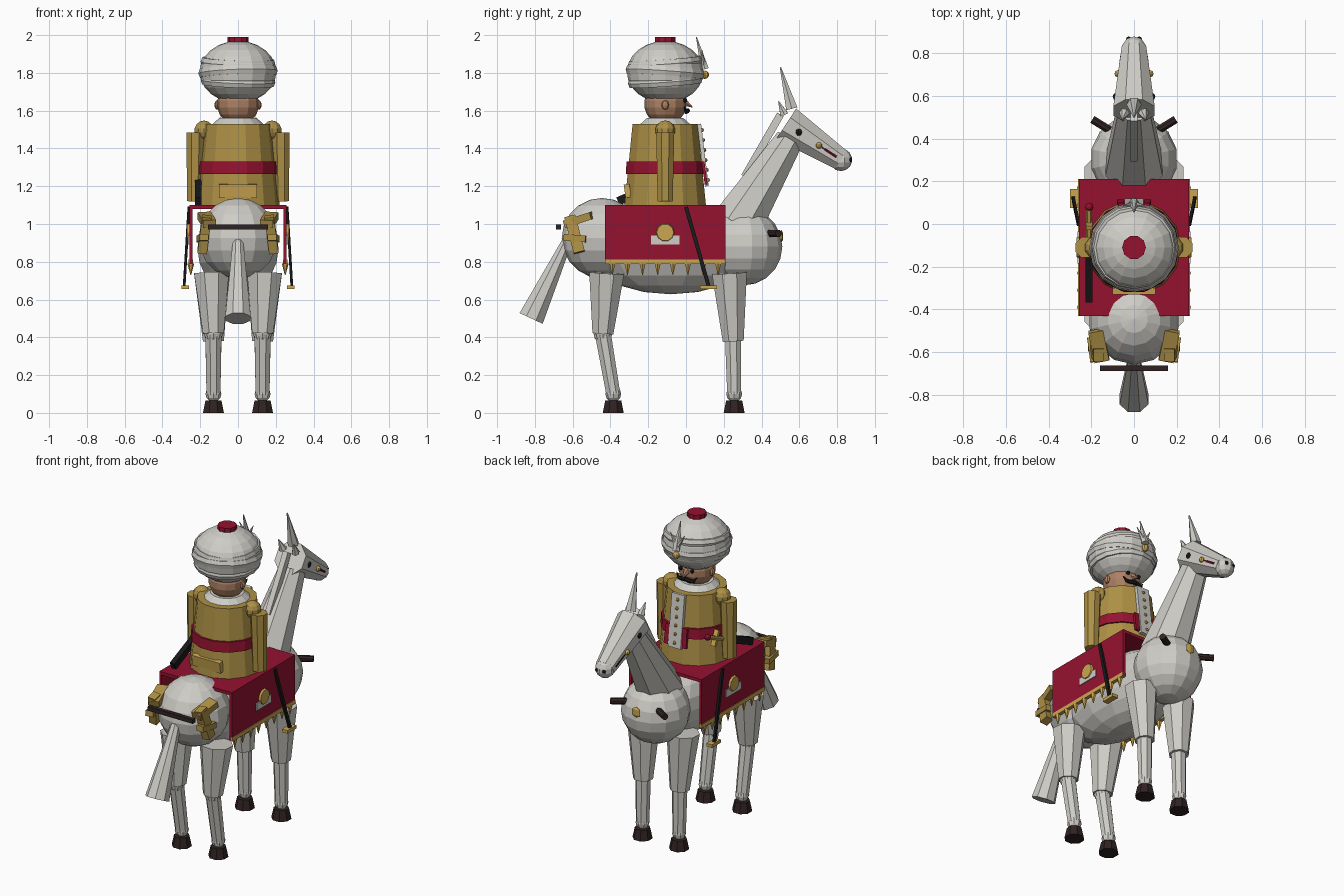
import bpy, bmesh, math
from mathutils import Vector, Matrix

default_cube = bpy.data.objects.get("Cube")
if default_cube:
    bpy.data.objects.remove(default_cube, do_unlink=True)


def material(name, red, green, blue):
    result = bpy.data.materials.new(name)
    result.use_nodes = True
    colour = (red, green, blue, 1)
    result.diffuse_color = colour
    result.node_tree.nodes["Principled BSDF"].inputs["Base Color"].default_value = colour
    return result


white = material("off_white", .62, .61, .57)
crimson = material("crimson", .3, .006, .03)
coat_gold = material("coat_gold", .42, .28, .06)
trim_gold = material("trim_gold", .6, .38, .08)
skin = material("skin", .42, .22, .13)
black = material("black", .01, .01, .01)
brown = material("dark_brown", .03, .016, .016)


def finish(name, bm, paint, matrix):
    bm.transform(matrix)
    mesh = bpy.data.meshes.new(name)
    bm.to_mesh(mesh)
    bm.free()
    mesh.materials.append(paint)
    bpy.context.collection.objects.link(bpy.data.objects.new(name, mesh))


def frame(start, end):
    """Matrix midway between two points, z along them, x kept near world x."""
    start, end = Vector(start), Vector(end)
    axis = (end - start).normalized()
    reference = Vector((0, 1, 0)) if abs(axis.x) > .9 else Vector((1, 0, 0))
    across = (reference - axis * reference.dot(axis)).normalized()
    turn = Matrix((across, axis.cross(across), axis)).transposed().to_4x4()
    return Matrix.Translation((start + end) / 2) @ turn, (end - start).length


def cone(name, start, end, radius_start, radius_end, paint, sides=8):
    matrix, length = frame(start, end)
    bm = bmesh.new()
    bmesh.ops.create_cone(bm, cap_ends=True, segments=sides, radius1=radius_start,
                          radius2=radius_end, depth=length)
    finish(name, bm, paint, matrix @ Matrix.Rotation(math.pi / sides, 4, "Z"))


def spike(name, start, end, radius, paint):
    cone(name, start, end, radius, radius / 9, paint, sides=6)


def bar(name, start, end, wide, deep, paint):
    matrix, length = frame(start, end)
    bm = bmesh.new()
    bmesh.ops.create_cube(bm, size=1)
    finish(name, bm, paint, matrix @ Matrix.Diagonal((wide, deep, length, 1)))


def ball(name, centre, radius, paint, stretch=(1, 1, 1), segments=8):
    bm = bmesh.new()
    bmesh.ops.create_uvsphere(bm, u_segments=segments, v_segments=segments * 3 // 4, radius=radius)
    finish(name, bm, paint, Matrix.Translation(centre) @ Matrix.Diagonal((*stretch, 1)))


# Shared positions
leg_x = .13
cloth_x, cloth_back, cloth_front, cloth_top, cloth_hem = .25, -.43, .21, 1.09, .8
poll, muzzle = Vector((0, .53, 1.53)), Vector((0, .82, 1.34))
rider_y = -.11
chest_low, chest_high = Vector((0, .11, 1.2)), Vector((0, .07, 1.53))
sword_tip, sword_end = Vector((-.21, -.36, 1.12)), Vector((-.21, .08, 1.31))

# Horse body
ball("barrel", (0, -.08, .87), .22, white, stretch=(1, 2.1, 1.1), segments=14)
ball("rump", (0, -.445, .925), .213, white, segments=14)
ball("chest", (0, .305, .88), .205, white, segments=14)
cone("tail", (0, -.61, .95), (0, -.82, .5), .025, .073, white)

# Neck, mane and head
cone("neck", (0, .27, 1), (0, .55, 1.45), .145, .08, white)
bar("mane", (0, .31, 1.25), (0, .5, 1.58), .035, .04, white)
cone("horse_head", poll, muzzle, .105, .062, white)
ball("muzzle", muzzle, .06, white, segments=10)
spike("horse_plume", (0, .56, 1.61), (0, .5, 1.83), .035, white)

# Rear cross bar, chest badge and saddle
bar("rear_bar", (-.16, -.675, .985), (.16, -.675, .985), .026, .026, brown)
ball("chest_badge", (0, .505, .935), .035, trim_gold, stretch=(1, .3, 1), segments=5)
bar("cloth_top", (0, cloth_back, cloth_top), (0, cloth_front, cloth_top), 2 * cloth_x, .02, crimson)
bar("saddle_back", (0, -.305, 1.14), (0, -.315, 1.21), .2, .03, trim_gold)


def build_side(side, label):
    def at(x, y, z):
        return Vector((side * x, y, z))

    def face(along, x):
        return poll.lerp(muzzle, along) + at(x, 0, 0)

    def cloth_strip(name, z, wide, tall, paint):
        bar(label + name, at(cloth_x, cloth_back, z), at(cloth_x, cloth_front, z), wide, tall, paint)

    # Legs
    for part, hip_y, knee_y, foot_y, knee_z in (("front_", .23, .25, .255, .38), ("hind_", -.42, -.44, -.385, .42)):
        name = label + part
        knee, fetlock = at(leg_x, knee_y, knee_z), at(leg_x, foot_y, .1)
        cone(name + "thigh", at(.14, hip_y, .74), knee, .1, .06, white)
        cone(name + "shin", knee, fetlock, .046, .04, white)
        ball(name + "fetlock", fetlock, .042, white)
        cone(name + "hoof", at(leg_x, foot_y, 0), at(leg_x, foot_y, .065), .06, .046, brown)
        if part == "hind_":
            ball(name + "hock", knee, .05, white)

    # Horse face
    spike(label + "horse_ear", at(.045, .52, 1.58), at(.055, .49, 1.65), .025, white)
    ball(label + "horse_eye", face(.23, .08), .02, black)
    ball(label + "bridle_stud", face(.6, .075), .017, trim_gold)
    bar(label + "mouth", face(.65, .066), face(.92, .056), .01, .015, crimson)
    bar(label + "bit", face(.65, .068), face(.92, .058), .01, .008, black)
    ball(label + "nostril", muzzle + at(.025, .047, 0), .012, black)

    # Chest peg and rump ornament
    cone(label + "chest_peg", at(.09, .425, .95), at(.195, .49, .95), .02, .02, brown)
    bar(label + "rump_plate", at(.19, -.565, .85), at(.165, -.615, 1.04), .05, .06, coat_gold)
    bar(label + "rump_wing", at(.15, -.64, 1), at(.18, -.5, 1.045), .07, .04, coat_gold)
    bar(label + "rump_fin", at(.18, -.645, .93), at(.195, -.53, .92), .05, .035, coat_gold)

    # Cloth side, trim, tassels and emblem
    cloth_strip("cloth_side", (cloth_top + cloth_hem) / 2, .016, cloth_top - cloth_hem + .02, crimson)
    cloth_strip("cloth_trim", cloth_hem, .024, .025, trim_gold)
    for index in range(8):
        top = at(cloth_x, cloth_back + .08 * (index + .5), cloth_hem - .01)
        spike(label + "tassel", top, top - Vector((0, 0, .06)), .018, trim_gold)
    emblem = at(cloth_x, rider_y, .955)
    bar(label + "emblem_plate", at(.26, -.185, .915), at(.26, -.035, .915), .008, .047, white)
    cone(label + "emblem_disc", emblem, emblem + at(.02, 0, 0), .052, .045, trim_gold, sides=10)

    # Stirrup
    bar(label + "stirrup_strap", at(.26, 0, cloth_top), at(.285, .12, .67), .014, .02, black)
    bar(label + "stirrup", at(.28, .075, .665), at(.28, .165, .665), .04, .02, trim_gold)

    # Rider shoulder, arm and face
    ball(label + "shoulder", at(.18, rider_y, 1.495), .053, coat_gold, segments=10)
    cone(label + "arm", at(.225, rider_y, 1.485), at(.23, rider_y, 1.12), .052, .043, coat_gold)
    ball(label + "ear", at(.11, rider_y, 1.63), .025, skin, stretch=(.6, .8, 1))
    ball(label + "eye", at(.04, -.006, 1.655), .012, black)
    lip = at(.05, 0, 1.593)
    cone(label + "moustache", at(0, .008, 1.6), lip, .014, .011, black, sides=6)
    spike(label + "moustache_curl", lip, lip + at(.025, -.01, .03), .011, black)
    bar(label + "sash_tail", at(.06, .09, 1.33), at(.065, .107, 1.21), .03, .015, crimson)
    spike(label + "side_feather", at(0, .095, 1.83), at(.05, .085, 1.92), .016, white)


build_side(1, "left_")
build_side(-1, "right_")


def rider_ring(name, bottom, top, radius_bottom, radius_top, paint, sides=14):
    cone(name, (0, rider_y, bottom), (0, rider_y, top), radius_bottom, radius_top, paint, sides)


# Rider torso
rider_ring("coat", 1.09, 1.53, .222, .177, coat_gold)
rider_ring("belt", 1.265, 1.33, .214, .21, crimson)
rider_ring("collar", 1.525, 1.56, .14, .1, white)
bar("coat_front", chest_low, chest_high, .09, .02, white)
for index in range(6):
    button = chest_low.lerp(chest_high, .1 + .16 * index)
    ball("button", button + Vector((0, .01, 0)), .011, trim_gold, segments=6)

# Rider head
ball("rider_head", (0, rider_y, 1.635), .112, skin, segments=12)
spike("nose", (0, -.01, 1.645), (0, .035, 1.618), .022, skin)

# Turban with tilted wraps
turban = Vector((0, rider_y, 1.805))
ball("turban", turban, .203, white, stretch=(1, 1, .81), segments=16)
for step in (-1, 0, 1):
    tilt = .07 * (-1) ** step
    bpy.ops.mesh.primitive_torus_add(
        major_segments=16, minor_segments=6, minor_radius=.016,
        major_radius=.194 - .012 * abs(step),
        location=turban + Vector((0, 0, .048 * step)), rotation=(-tilt, -tilt / 2, 0))
    wrap = bpy.context.object
    wrap.name = "turban_wrap"
    wrap.scale.z = 1.7
    wrap.data.materials.append(white)
rider_ring("turban_cap", 1.955, 1.99, .056, .056, crimson, sides=10)
spike("turban_feather", (0, .1, 1.82), (0, .055, 1.99), .024, white)
ball("turban_jewel", (0, .1, 1.79), .022, trim_gold)

# Sword at the right hip
sword_grip, sword_guard = sword_tip.lerp(sword_end, .6), sword_tip.lerp(sword_end, .82)
guard_half = Vector((0, -.02, .045))
bar("scabbard", sword_tip, sword_grip, .033, .045, black)
cone("sword_grip", sword_grip, sword_end, .014, .014, trim_gold, sides=6)
bar("sword_guard", sword_guard - guard_half, sword_guard + guard_half, .03, .02, trim_gold)
ball("sword_pommel", sword_end, .02, crimson)
